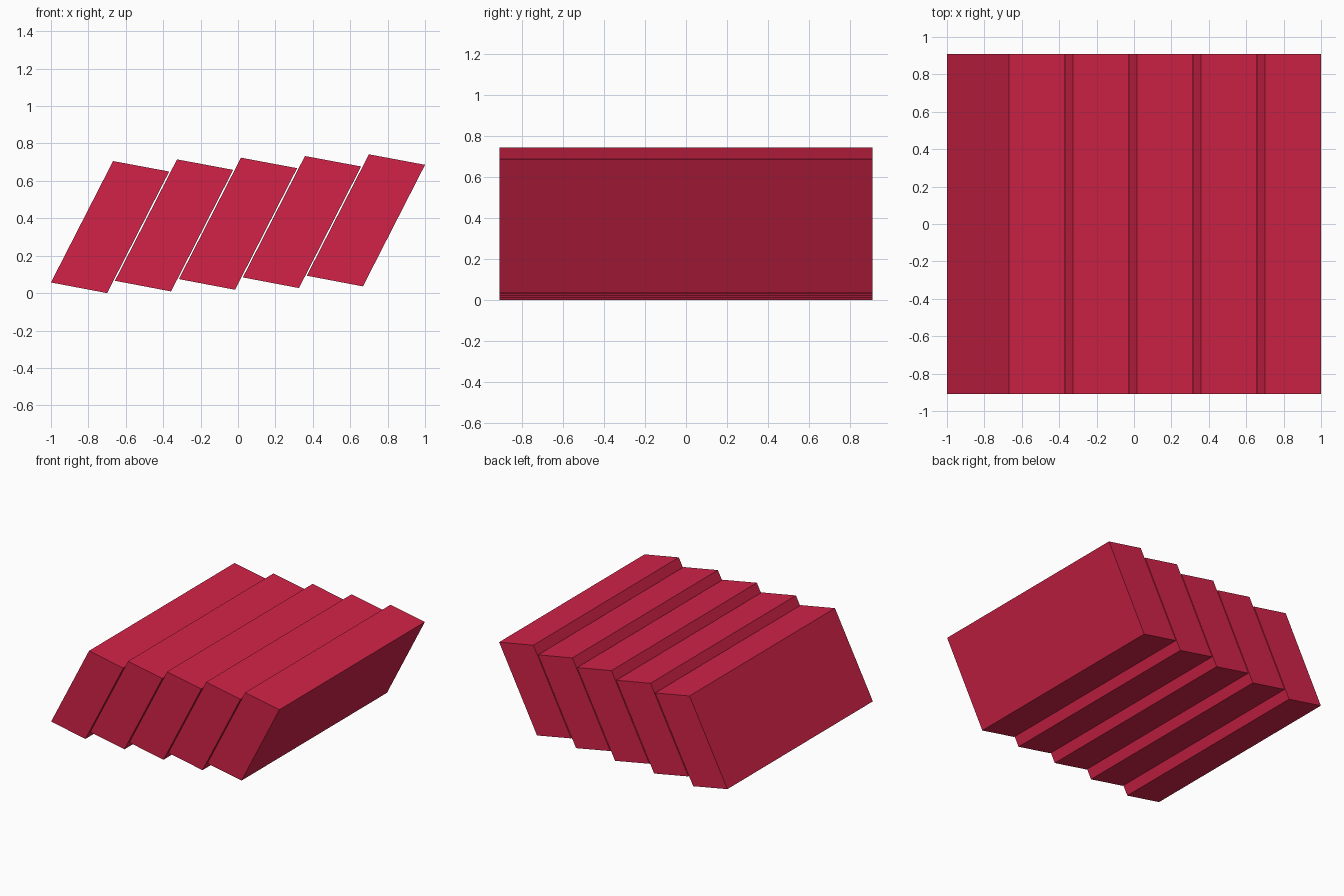
import bpy

if "Cube" in bpy.data.objects:
    bpy.data.objects.remove(bpy.data.objects["Cube"])

# Single crimson colour
red = bpy.data.materials.new("crimson")
red.diffuse_color = (0.64, 0.0165, 0.064, 1)
red.use_nodes = True
red.node_tree.nodes["Principled BSDF"].inputs["Base Color"].default_value = red.diffuse_color

COUNT, HALF_DEPTH = 5, 0.91
STEP = (0.342, 0.009)
# Leaning slab outline (x, z), counter-clockwise from the front
PROFILE = [(-1.0, 0.057), (-0.70, 0.0), (-0.368, 0.65), (-0.668, 0.706)]


def leaning_slab(index):
    outline = [(x + index * STEP[0], z + index * STEP[1]) for x, z in PROFILE]
    n = len(outline)
    verts = [(x, y, z) for y in (-HALF_DEPTH, HALF_DEPTH) for x, z in outline]
    faces = [tuple(range(n)), tuple(range(2 * n - 1, n - 1, -1))]
    faces += [(i, i + n, (i + 1) % n + n, (i + 1) % n) for i in range(n)]
    mesh = bpy.data.meshes.new("leaning_slab")
    mesh.from_pydata(verts, [], faces)
    mesh.materials.append(red)
    obj = bpy.data.objects.new(f"leaning_slab_{index + 1}", mesh)
    bpy.context.collection.objects.link(obj)


# Row of slabs leaning on each other, each slightly higher than the last
for i in range(COUNT):
    leaning_slab(i)
